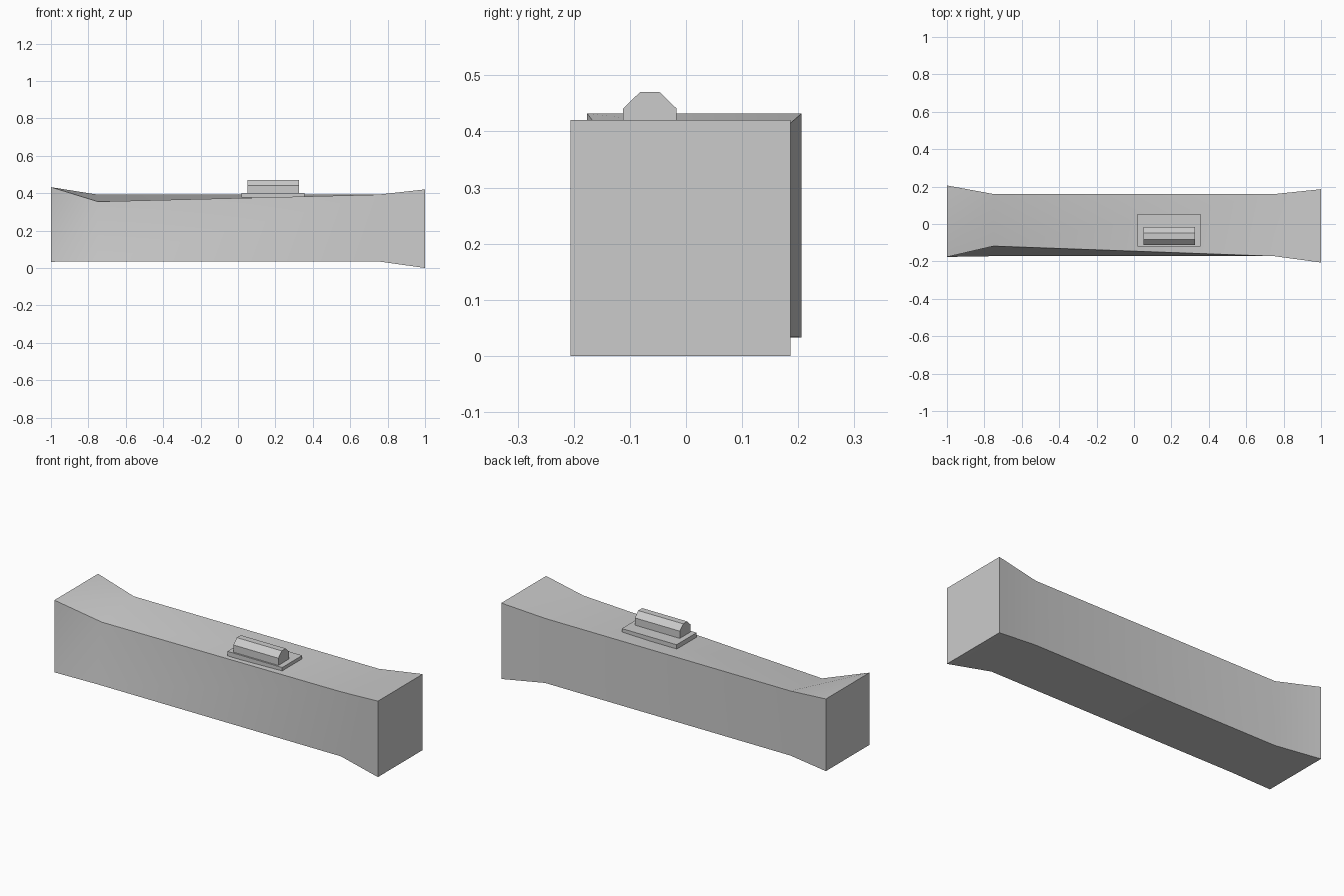
import bpy
import bmesh

cube = bpy.data.objects.get("Cube")
if cube:
    bpy.data.objects.remove(cube, do_unlink=True)

# Single plain colour
grey = bpy.data.materials.new("light grey")
grey.use_nodes = True
GREY = (0.6, 0.6, 0.6, 1)
grey.diffuse_color = GREY
grey.node_tree.nodes["Principled BSDF"].inputs["Base Color"].default_value = GREY


def loft(name, sections):
    """Skin a closed solid through (x, [(y, z), ...]) cross-sections."""
    bm = bmesh.new()
    rings = [[bm.verts.new((x, y, z)) for y, z in pts] for x, pts in sections]
    n = len(rings[0])
    for a, b in zip(rings, rings[1:]):
        for i in range(n):
            j = (i + 1) % n
            # Split each side along the same diagonal
            bm.faces.new((a[i], a[j], b[i]))
            bm.faces.new((a[j], b[j], b[i]))
    bm.faces.new(rings[0])
    bm.faces.new(rings[-1])
    bmesh.ops.recalc_face_normals(bm, faces=bm.faces)
    flat = [e for e in bm.edges
            if len(e.link_faces) == 2 and e.calc_face_angle() < 0.0001]
    bmesh.ops.dissolve_edges(bm, edges=flat, use_verts=False)
    mesh = bpy.data.meshes.new(name)
    bm.to_mesh(mesh)
    bm.free()
    mesh.materials.append(grey)
    obj = bpy.data.objects.new(name, mesh)
    bpy.context.collection.objects.link(obj)
    bpy.ops.object.select_all(action="DESELECT")
    obj.select_set(True)
    bpy.context.view_layer.objects.active = obj
    bpy.ops.object.shade_smooth_by_angle(angle=0.52)
    return obj


def rect(y0, y1, z0, z1):
    return [(y0, z0), (y1, z0), (y1, z1), (y0, z1)]


# Long beam, flared at both ends, with one top front corner pulled in
dented = rect(-0.172, 0.16, 0.035, 0.392)
dented[3] = (-0.118, 0.355)
loft("beam", [
    (-1.0, rect(-0.176, 0.206, 0.033, 0.432)),
    (-0.75, dented),
    (0.75, rect(-0.172, 0.16, 0.035, 0.392)),
    (1.0, rect(-0.206, 0.186, 0.0, 0.42)),
])

# Thin base plate on top of the beam
plate = rect(-0.121, 0.054, 0.376, 0.401)
loft("base_plate", [(0.02, plate), (0.355, plate)])

# Ridge block with chamfered upper edges
ridge = [(-0.112, 0.395), (-0.017, 0.395), (-0.017, 0.441),
         (-0.047, 0.47), (-0.082, 0.47), (-0.112, 0.441)]
loft("ridge_block", [(0.05, ridge), (0.325, ridge)])
